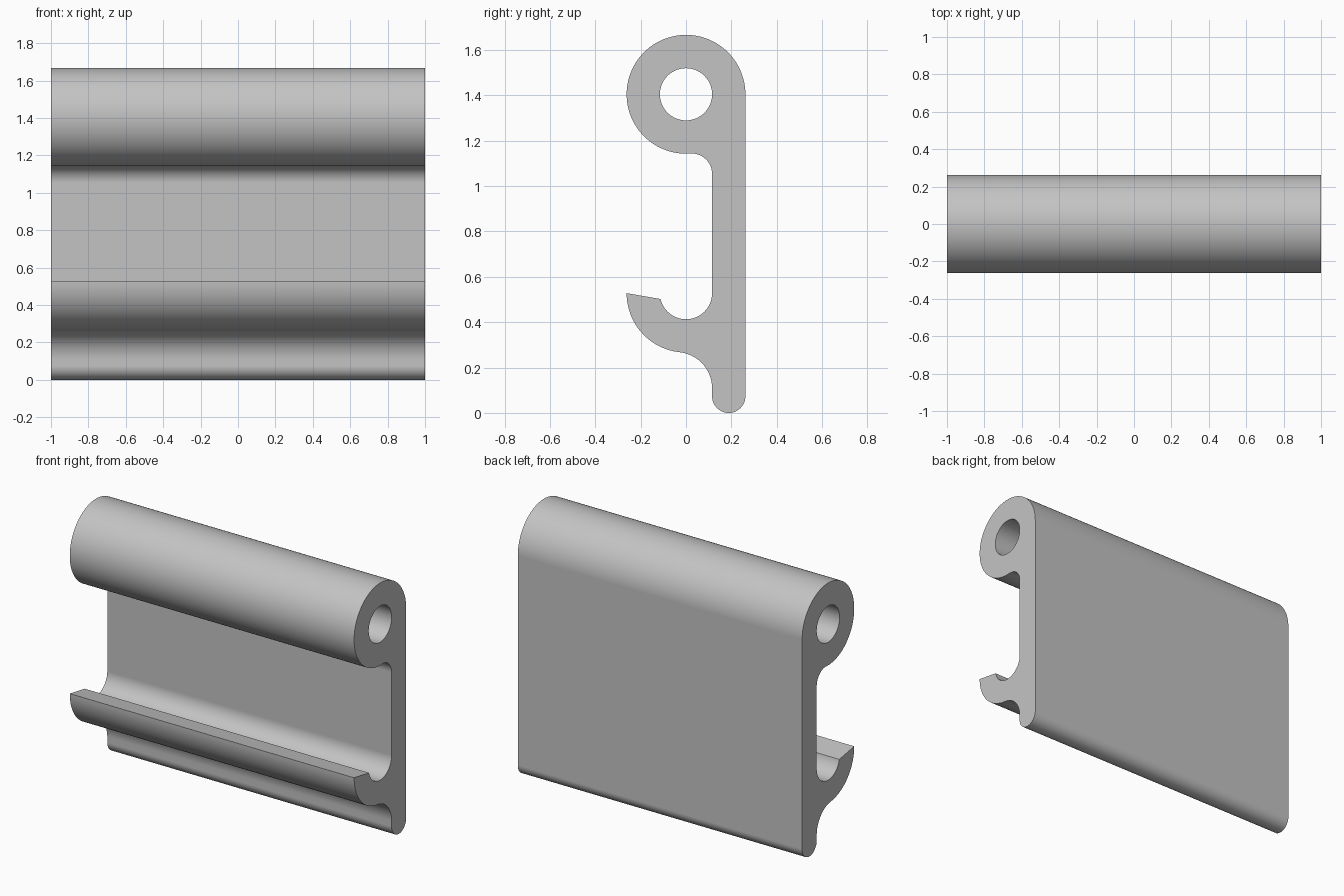
import bpy, bmesh
from math import radians, cos, sin, sqrt, atan2, degrees, pi

cube = bpy.data.objects.get("Cube")
if cube:
    bpy.data.objects.remove(cube, do_unlink=True)

WIDTH = 2.0
OUTER, INNER = 0.262, 0.115      # barrel and hook radii
BARREL_Z, HOOK_Z = 1.405, 0.528  # arc centres, both at y = 0


def arc(cy, cz, r, start, end):
    """Points along an arc in the (y, z) plane, angles in degrees."""
    n = max(2, round(abs(end - start) / 4))
    angles = [radians(start + (end - start) * i / n) for i in range(n + 1)]
    return [(cy + r * cos(a), cz + r * sin(a)) for a in angles]


def fillet(r, centre_z, side):
    """Centre of a fillet touching the plate and the barrel or hook,
    and its direction as seen from the barrel or hook centre."""
    cy = INNER - r
    dz = side * sqrt((OUTER + r) ** 2 - cy ** 2)
    return cy, centre_z + dz, degrees(atan2(dz, cy))


# Outline, counter-clockwise from the back of the barrel
top_r, low_r = 0.09, 0.16
ty, tz, ta = fillet(top_r, BARREL_Z, -1)
ly, lz, la = fillet(low_r, HOOK_Z, -1)
foot_r = (OUTER - INNER) / 2
outline = (
    arc(0, BARREL_Z, OUTER, 0, ta + 360)                    # barrel
    + arc(ty, tz, top_r, ta + 180, 0)                       # fillet under barrel
    + arc(0, HOOK_Z, INNER, 0, -167)                        # hook channel
    + arc(0, HOOK_Z, OUTER, -180, la)                       # hook outside
    + arc(ly, lz, low_r, la + 180, 0)                       # fillet under hook
    + arc(OUTER - foot_r, foot_r, foot_r, -180, 0)          # rounded foot
)
bore = arc(0, BARREL_Z, INNER, 0, 360)[:-1]

# Fill the section around the bore and extrude it along x
bm = bmesh.new()
edges = []
for loop in (outline, bore):
    points = [p for i, p in enumerate(loop)
              if abs(p[0] - loop[i - 1][0]) + abs(p[1] - loop[i - 1][1]) > 1e-5]
    verts = [bm.verts.new((-WIDTH / 2, y, z)) for y, z in points]
    edges += [bm.edges.new((verts[i - 1], v)) for i, v in enumerate(verts)]
bmesh.ops.triangle_fill(bm, edges=edges, use_beauty=True, use_dissolve=False)
extruded = bmesh.ops.extrude_face_region(bm, geom=bm.faces[:], use_keep_orig=True)
moved = [g for g in extruded["geom"] if isinstance(g, bmesh.types.BMVert)]
bmesh.ops.translate(bm, verts=moved, vec=(WIDTH, 0, 0))
bmesh.ops.recalc_face_normals(bm, faces=bm.faces[:])

mesh = bpy.data.meshes.new("hinged_clip_profile")
bm.to_mesh(mesh)
bm.free()
clip = bpy.data.objects.new("hinged_clip_profile", mesh)
bpy.context.collection.objects.link(clip)

# Single grey material
grey = bpy.data.materials.new("light grey")
grey.use_nodes = True
colour = (0.55, 0.55, 0.55, 1)
grey.diffuse_color = colour
grey.node_tree.nodes["Principled BSDF"].inputs["Base Color"].default_value = colour
mesh.materials.append(grey)

# Smooth curves, crisp ends and flat plate
bpy.ops.object.select_all(action="DESELECT")
clip.select_set(True)
bpy.context.view_layer.objects.active = clip
bpy.ops.object.shade_smooth_by_angle(angle=pi / 6)
normals = clip.modifiers.new("weighted_normals", "WEIGHTED_NORMAL")
normals.keep_sharp = True
